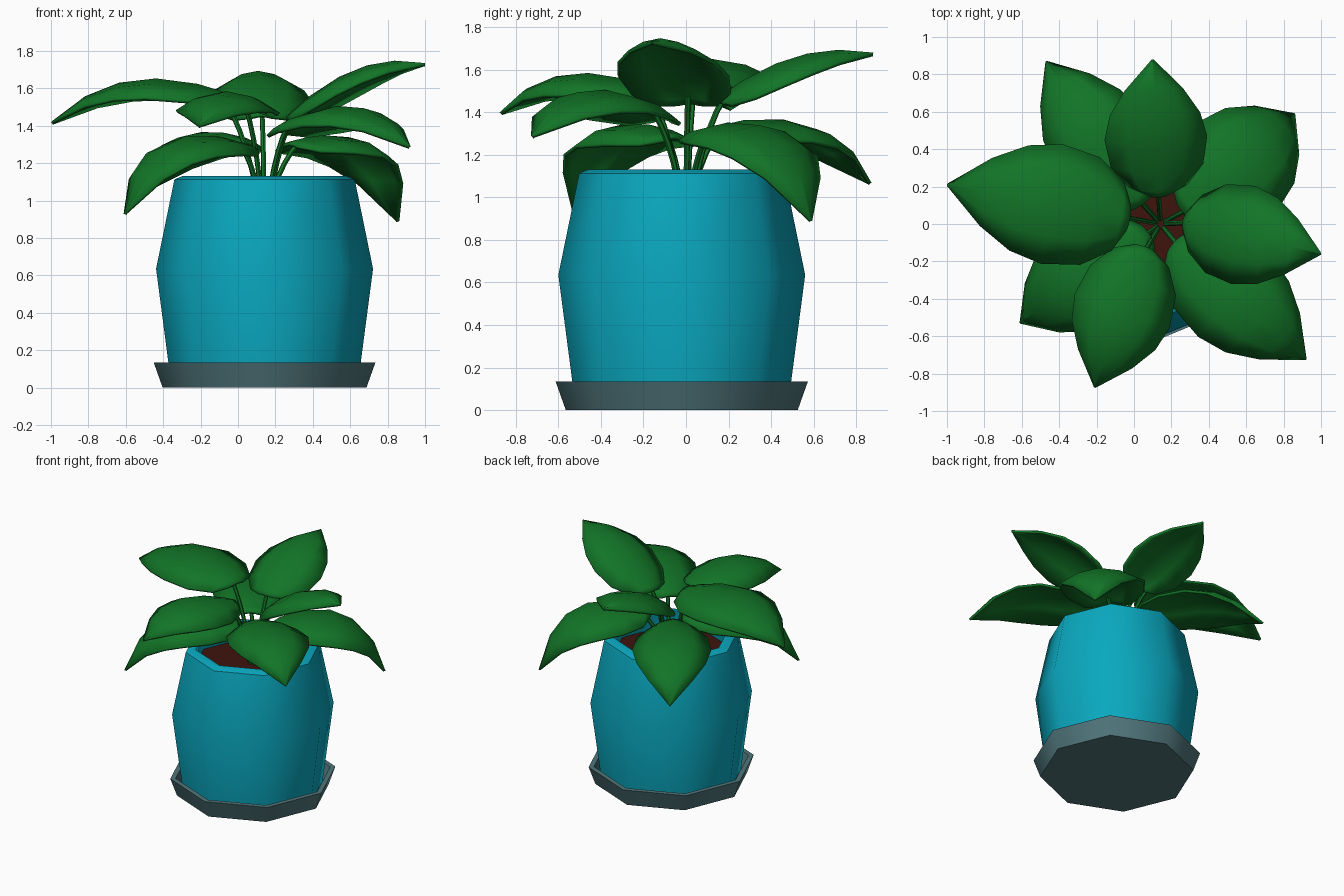
import bpy, bmesh, math
from mathutils import Vector

if "Cube" in bpy.data.objects:
    bpy.data.objects.remove(bpy.data.objects["Cube"])

CX, CY = 0.142, -0.02


def material(name, rgb):
    m = bpy.data.materials.new(name)
    m.diffuse_color = (*rgb, 1)
    m.use_nodes = True
    m.node_tree.nodes["Principled BSDF"].inputs["Base Color"].default_value = m.diffuse_color
    return m


BLUE = material("glazed_blue", (0.003, 0.39, 0.52))
GREY = material("saucer_grey", (0.08, 0.18, 0.20))
SOIL = material("soil_brown", (0.05, 0.007, 0.004))
GREEN = material("leaf_green", (0.006, 0.175, 0.02))


def finish(name, bm, mat, angle=50):
    mesh = bpy.data.meshes.new(name)
    bm.to_mesh(mesh)
    bm.free()
    ob = bpy.data.objects.new(name, mesh)
    bpy.context.collection.objects.link(ob)
    mesh.materials.append(mat)
    bpy.ops.object.select_all(action='DESELECT')
    ob.select_set(True)
    bpy.context.view_layer.objects.active = ob
    bpy.ops.object.shade_smooth_by_angle(angle=math.radians(angle))
    return ob


def loft(name, rings, mat):
    """Skin a list of equal-sized point rings and cap both ends."""
    bm = bmesh.new()
    loops = [[bm.verts.new(p) for p in r] for r in rings]
    n = len(loops[0])
    for a, b in zip(loops, loops[1:]):
        for i in range(n):
            bm.faces.new((a[i], a[(i + 1) % n], b[(i + 1) % n], b[i]))
    bm.faces.new(loops[0][::-1])
    bm.faces.new(loops[-1])
    bmesh.ops.recalc_face_normals(bm, faces=bm.faces)
    return finish(name, bm, mat)


def lathe(name, profile, mat, sides=8):
    turn = [2 * math.pi * i / sides for i in range(sides)]
    return loft(name, [[(CX + r * math.cos(a), CY + r * math.sin(a), z)
                        for a in turn] for r, z in profile], mat)


# Octagonal saucer, pot and soil
lathe("saucer", [(0.545, 0), (0.593, 0.135), (0.555, 0.135), (0.52, 0.03)], GREY)
lathe("pot", [(0.50, 0.025), (0.58, 0.635), (0.482, 1.113), (0.44, 1.13),
              (0.41, 1.128), (0.43, 0.95)], BLUE)
lathe("soil", [(0.428, 0.94), (0.424, 0.985)], SOIL)

# Leaf outline: position along the midrib, share of half width
OUTLINE = [(0, 0.22), (0.04, 0.58), (0.17, 0.9), (0.38, 1),
           (0.58, 0.88), (0.78, 0.57), (1, 0.02)]


def arch(base, tip, bow, reach):
    """Midrib bulge: up by bow and outward by reach."""
    out = Vector((tip.x - base.x, tip.y - base.y, 0)).normalized()
    return out * reach + Vector((0, 0, bow))


def leaf_curve(base, tip, bulge, t):
    return base.lerp(tip, t) + bulge * 4 * t * (1 - t)


def leaf(name, base, tip, bulge, half):
    bm = bmesh.new()
    rows = []
    for t, w in OUTLINE:
        c = leaf_curve(base, tip, bulge, t)
        tan = (tip - base + bulge * 4 * (1 - 2 * t)).normalized()
        side = tan.cross(Vector((0, 0, 1))).normalized()
        normal = side.cross(tan)
        rows.append([bm.verts.new(c + side * half * w * u - normal * 0.1 * w * u * u)
                     for u in (-1, -0.55, 0, 0.55, 1)])
    for a, b in zip(rows, rows[1:]):
        for j in range(4):
            bm.faces.new((a[j], a[j + 1], b[j + 1], b[j]))
    ob = finish(name, bm, GREEN)
    mod = ob.modifiers.new("thickness", 'SOLIDIFY')
    mod.thickness = 0.018
    mod.offset = -1


def stem(name, base, tip, bulge):
    # Rises steeply from the soil, then bends out to the leaf
    end = leaf_curve(base, tip, bulge, 0.06) - Vector((0, 0, 0.015))
    out = Vector((end.x - CX, end.y, 0))
    start = Vector((CX, 0, 0.96)) + out.normalized() * 0.025
    ctrl = Vector((CX, 0, 0.96)) + out * 0.4 + Vector((0, 0, (end.z - 0.96) * 0.65))
    rings = []
    for k in range(6):
        t = k / 5
        p = start * (1 - t) ** 2 + ctrl * 2 * t * (1 - t) + end * t * t
        tan = ((ctrl - start) * (1 - t) + (end - ctrl) * t).normalized()
        s = tan.cross(Vector((0.31, 0.95, 0.05))).normalized()
        n = s.cross(tan)
        rings.append([p + 0.014 * (s * math.cos(a) + n * math.sin(a))
                      for a in (i * math.pi / 3 for i in range(6))])
    loft(name, rings, GREEN)


# Leaves: base, tip, midrib bow, outward reach, half width
LEAVES = {
    "left": ((-0.02, 0.03, 1.56), (-1.0, 0.21, 1.42), 0.155, 0.05, 0.325),
    "right": ((0.26, 0.02, 1.45), (1.0, -0.16, 1.735), 0.11, 0, 0.27),
    "back": ((0.13, 0.14, 1.46), (0.10, 0.88, 1.68), 0.09, 0, 0.275),
    "front": ((0.06, -0.12, 1.50), (-0.21, -0.875, 1.40), 0.13, 0.06, 0.27),
    "front_left": ((0.08, -0.05, 1.29), (-0.61, -0.53, 0.93), 0.2, 0.13, 0.28),
    "back_left": ((0.04, 0.10, 1.32), (-0.47, 0.87, 1.07), 0.15, 0.08, 0.28),
    "back_right": ((0.27, 0.05, 1.31), (0.86, 0.59, 0.89), 0.2, 0.14, 0.31),
    "front_right": ((0.21, -0.1, 1.38), (0.92, -0.725, 1.29), 0.17, 0.07, 0.29),
}
for key, (base, tip, bow, reach, half) in LEAVES.items():
    base, tip = Vector(base), Vector(tip)
    bulge = arch(base, tip, bow, reach)
    leaf("leaf_" + key, base, tip, bulge, half)
    stem("stem_" + key, base, tip, bulge)
